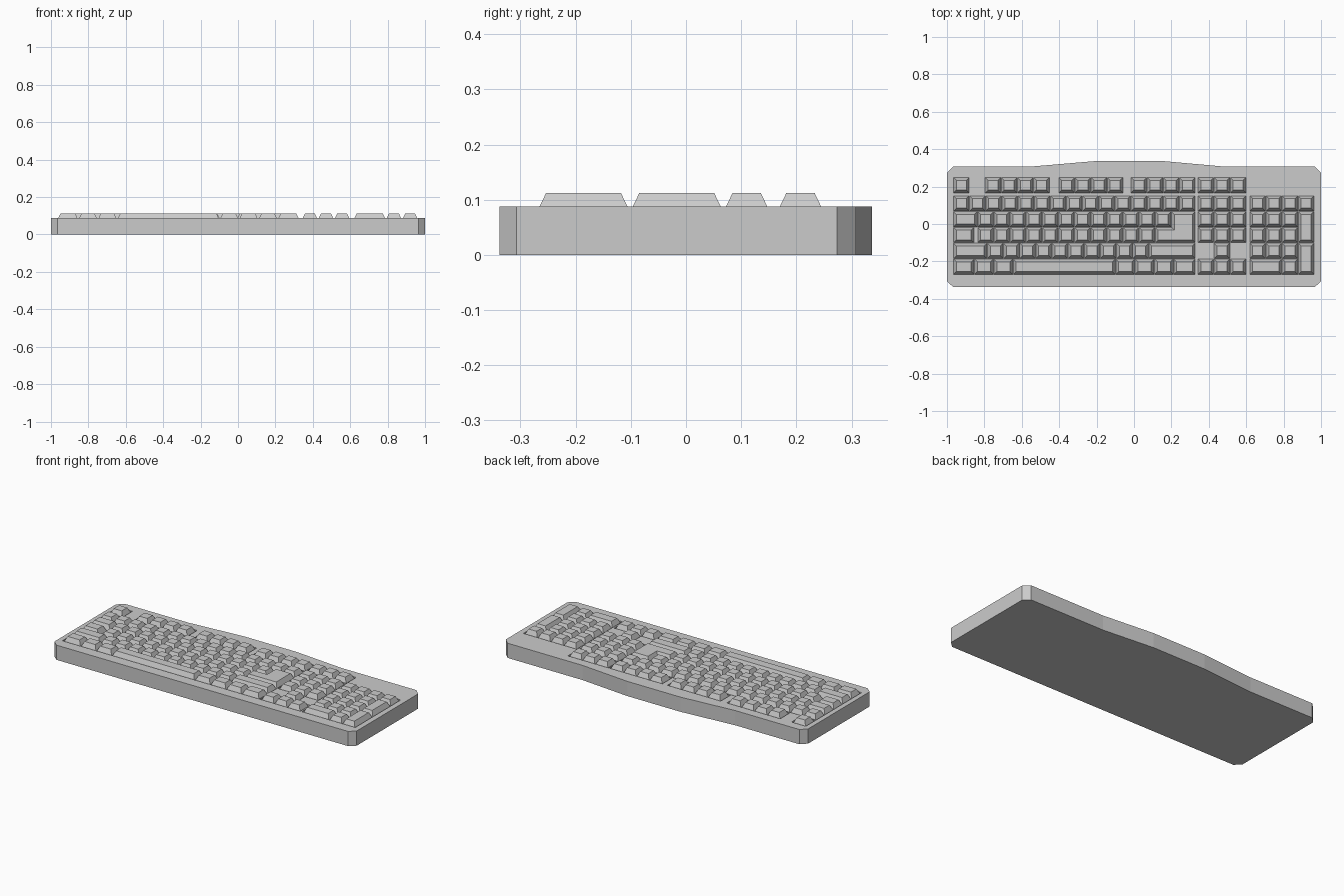
import bpy, bmesh

if "Cube" in bpy.data.objects:
    bpy.data.objects.remove(bpy.data.objects["Cube"])

UX, UY = 0.0863, 0.0845          # key pitch across and along
BODY_TOP, KEY_TOP, WELL = 0.088, 0.112, 0.080
MAIN_X, NAV_X, PAD_X = -0.966, 0.341, 0.618
MAIN_R = MAIN_X + 15 * UX


def row_y(i):
    """Bottom and top of key row i (0 = number row, 4 = space row)."""
    c = 0.110 - UY * i
    return c - UY / 2, c + UY / 2


FN_Y = (0.2075 - UY / 2, 0.2075 + UY / 2)


def loft(bm, loops):
    """Closed solid through matching point loops."""
    rings = [[bm.verts.new(p) for p in l] for l in loops]
    bm.faces.new(rings[0][::-1])
    bm.faces.new(rings[-1])
    for a, b in zip(rings, rings[1:]):
        n = len(a)
        for i in range(n):
            j = (i + 1) % n
            bm.faces.new((a[i], a[j], b[j], b[i]))


def finish(bm, name):
    bmesh.ops.recalc_face_normals(bm, faces=bm.faces)
    me = bpy.data.meshes.new(name)
    bm.to_mesh(me)
    bm.free()
    ob = bpy.data.objects.new(name, me)
    bpy.context.collection.objects.link(ob)
    return ob


def rect(x0, x1, y0, y1, d, z):
    return [(x0 + d, y0 + d, z), (x1 - d, y0 + d, z),
            (x1 - d, y1 - d, z), (x0 + d, y1 - d, z)]


def key(bm, x0, x1, y0, y1):
    loft(bm, [rect(x0, x1, y0, y1, 0.0008, WELL - 0.001),
              rect(x0, x1, y0, y1, 0.0165, KEY_TOP)])


def key_row(bm, x, ys, widths, pitch=UX):
    """Row of keys; a negative width is a gap."""
    for w in widths:
        if w > 0:
            key(bm, x, x + w * pitch, *ys)
        x += abs(w) * pitch


# Case: chamfered plate with a raised bow along the back edge
outline = [(-0.965, -0.338), (0.965, -0.338), (1, -0.307), (1, 0.274),
           (0.965, 0.308), (0.47, 0.308), (0.15, 0.337), (-0.2, 0.337),
           (-0.54, 0.308), (-0.965, 0.308), (-1, 0.274), (-1, -0.307)]
bm = bmesh.new()
loft(bm, [[(x, y, z) for x, y in outline] for z in (0, BODY_TOP)])
case = finish(bm, "case")

# Shallow wells around each key group
fn_groups = [(MAIN_X, 1), (-0.797, 4), (-0.403, 4), (-0.017, 4), (NAV_X, 3)]
bottom, top = row_y(4)[0], row_y(0)[1]
wells = [(x, x + n * UX, *FN_Y) for x, n in fn_groups]
wells += [(MAIN_X, MAIN_R, bottom, top),
          (PAD_X, PAD_X + 4 * UX, bottom, top),
          (NAV_X, NAV_X + 3 * UX, row_y(2)[0], top),
          (NAV_X + UX, NAV_X + 2 * UX, *row_y(3)),
          (NAV_X, NAV_X + 3 * UX, *row_y(4))]
bm = bmesh.new()
for w in wells:
    loft(bm, [rect(*w, -0.004, WELL), rect(*w, -0.004, 0.15)])
cutter = finish(bm, "well_cutter")
cutter.hide_render = True
mod = case.modifiers.new("wells", 'BOOLEAN')
mod.operation = 'DIFFERENCE'
mod.solver = 'EXACT'
mod.use_self = True
mod.object = cutter
bpy.context.view_layer.objects.active = case
bpy.ops.object.modifier_apply(modifier=mod.name)
bpy.data.objects.remove(cutter)

# Function keys
bm = bmesh.new()
for x, n in fn_groups:
    key_row(bm, x, FN_Y, [1] * n)
finish(bm, "function_keys")

# Main typing block
bm = bmesh.new()
rows = [[1] * 15,
        [1.5] + [1] * 12,
        [1.3, -0.2] + [1] * 11,
        [2.1] + [1] * 10 + [2.9],
        [1.3, 1.2, 1.2, 6.35, 1.2, 1.2, 1.2, 1.35]]
for i, r in enumerate(rows):
    key_row(bm, MAIN_X, row_y(i), r)
finish(bm, "main_keys")

# L-shaped return key
xa, xb = MAIN_X + 13.5 * UX, MAIN_X + 12.5 * UX
y0, ym, y1 = row_y(2)[0], row_y(2)[1], row_y(1)[1]


def l_shape(d, z):
    return [(xb + d, y0 + d, z), (MAIN_R - d, y0 + d, z),
            (MAIN_R - d, y1 - d, z), (xa + d, y1 - d, z),
            (xa + d, ym - d, z), (xb + d, ym - d, z)]


bm = bmesh.new()
loft(bm, [l_shape(0.0008, WELL - 0.001), l_shape(0.0165, KEY_TOP)])
finish(bm, "return_key")

# Navigation block and arrow keys
bm = bmesh.new()
for i in range(3):
    key_row(bm, NAV_X, row_y(i), [1] * 3)
key_row(bm, NAV_X, row_y(3), [-1, 1])
key_row(bm, NAV_X, row_y(4), [1] * 3)
finish(bm, "navigation_keys")

# Number pad with two double-height keys and a wide zero
bm = bmesh.new()
for i, r in enumerate([[1] * 4, [1] * 3, [1] * 3, [1] * 3, [2, 1]]):
    key_row(bm, PAD_X, row_y(i), r)
for a, b in ((2, 1), (4, 3)):
    key(bm, PAD_X + 3 * UX, PAD_X + 4 * UX, row_y(a)[0], row_y(b)[1])
finish(bm, "number_pad_keys")
